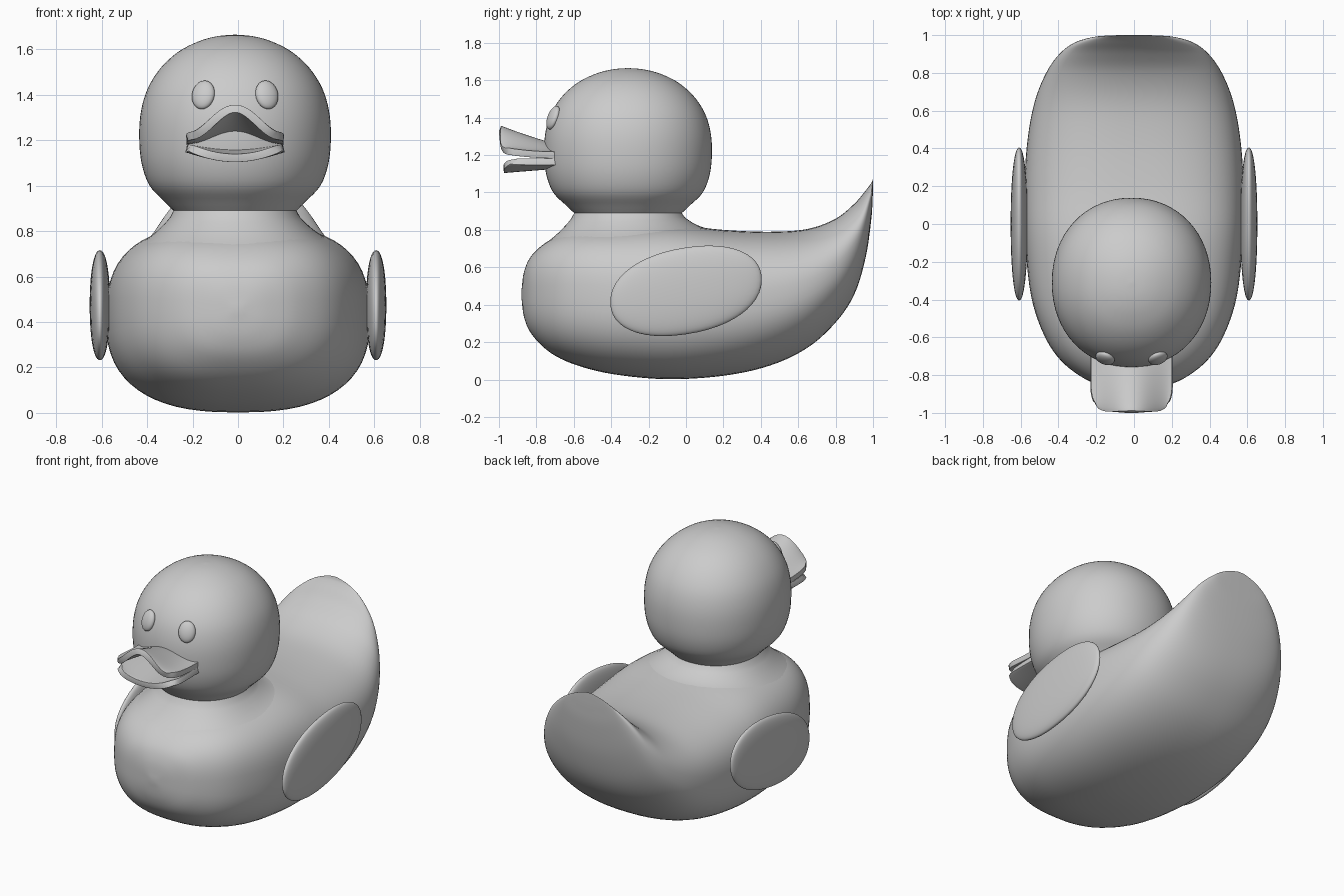
import bpy, math
from mathutils import Matrix, Vector
from mathutils.bvhtree import BVHTree

if "Cube" in bpy.data.objects:
    bpy.data.objects.remove(bpy.data.objects["Cube"])

HEAD_X = -0.013


def smooth_path(pts, steps=5):
    """Catmull-Rom interpolation through tuples of any length."""
    out = []
    for i in range(len(pts) - 1):
        a, b, c, d = (pts[max(0, min(len(pts) - 1, i + k))] for k in (-1, 0, 1, 2))
        for s in range(steps):
            t = s / steps
            out.append([0.5 * (2 * q + (r - p) * t + (2 * p - 5 * q + 4 * r - w) * t * t
                               + (3 * q - p - 3 * r + w) * t ** 3)
                        for p, q, r, w in zip(a, b, c, d)])
    out.append(list(pts[-1]))
    return out


def make(name, verts, faces, angle=60):
    mesh = bpy.data.meshes.new(name)
    mesh.from_pydata(verts, [], faces)
    mesh.validate()
    ob = bpy.data.objects.new(name, mesh)
    bpy.context.collection.objects.link(ob)
    bpy.ops.object.select_all(action='DESELECT')
    ob.select_set(True)
    bpy.context.view_layer.objects.active = ob
    bpy.ops.object.shade_smooth_by_angle(angle=math.radians(angle))
    return ob


def loft(name, rings):
    n = len(rings[0])
    verts = [v for ring in rings for v in ring]
    faces = [(i * n + j, i * n + (j + 1) % n, (i + 1) * n + (j + 1) % n, (i + 1) * n + j)
             for i in range(len(rings) - 1) for j in range(n)]
    faces.append(tuple(reversed(range(n))))
    faces.append(tuple(range(len(verts) - n, len(verts))))
    return make(name, verts, faces)


def spow(v, e):
    return math.copysign(abs(v) ** e, v)


# Body with upturned tail: y, top z, bottom z, half width
stations = [(-.88, .47, .44, .02), (-.865, .58, .33, .13), (-.82, .67, .235, .26),
            (-.72, .75, .14, .39), (-.58, .80, .075, .48), (-.38, .82, .027, .545),
            (-.1, .83, .002, .575), (.2, .80, .02, .58), (.45, .79, .075, .563),
            (.65, .805, .17, .525), (.8, .86, .305, .465), (.9, .94, .455, .395),
            (.96, 1.01, .65, .315), (.99, 1.05, .85, .215), (.998, 1.068, .97, .13),
            (1.0, 1.076, 1.045, .05)]
rings = []
for y, top, bot, w in smooth_path(stations):
    tail = max(0, y)
    ring = []
    for k in range(64):
        a = math.tau * k / 64
        e = 2 / ((2.85 - .7 * tail) if math.sin(a) < 0 else (2.55 - .4 * tail))
        ring.append((w * spow(math.cos(a), e), y,
                     (top + bot) / 2 - (top - bot) / 2 * spow(math.sin(a), e)))
    rings.append(ring)
body = loft("body", rings)
tree = BVHTree.FromPolygons([v.co for v in body.data.vertices],
                            [tuple(p.vertices) for p in body.data.polygons])


# Head and neck: z, radius
def head_point(k, r):
    c, s = math.cos(math.tau * k / 64), math.sin(math.tau * k / 64)
    return HEAD_X + .94 * r * spow(c, .95), -.31 + r * spow(s, .95)


profile = [(.89, .288), (.93, .33), (1.0, .40), (1.1, .438), (1.22, .449), (1.33, .44),
           (1.43, .408), (1.52, .347), (1.59, .265), (1.635, .172), (1.658, .085), (1.665, .003)]

# Neck skirt flares out until it meets the body tangentially
rings = []
for i in range(10, 0, -1):
    t = i / 10
    ring = []
    for k in range(64):
        x, y = head_point(k, .288 + .16 * t)
        top = tree.ray_cast(Vector((x, y, 3)), Vector((0, 0, -1)))[0].z
        ring.append((x, y, top - .003 * t ** 4 + (.88 - top) * (1 - t) ** 2.5))
    rings.append(ring)
rings += [[(*head_point(k, r), z) for k in range(64)] for z, r in smooth_path(profile, 4)]
loft("head", rings)


# Bill halves: curved sheets with rounded front corners
def bill(name, length, height):
    nu, nv = 28, 14
    verts = []
    for j in range(nv + 1):
        v = j / nv
        for i in range(nu + 1):
            u = 2 * i / nu - 1
            verts.append((HEAD_X + .214 * u * (1 - .1 * v ** 9),
                          -.69 - length * v * (1 - .15 * abs(u) ** 6), height(u, v)))
    m = nu + 1
    faces = [(j * m + i, (j + 1) * m + i, (j + 1) * m + i + 1, j * m + i + 1)
             for j in range(nv) for i in range(nu)]
    ob = make(name, verts, faces)
    solid = ob.modifiers.new("thickness", 'SOLIDIFY')
    solid.thickness = .036
    solid.offset = 0
    bevel = ob.modifiers.new("soft_edge", 'BEVEL')
    bevel.width = .012
    bevel.segments = 3


bill("upper_bill", .305, lambda u, v: 1.2 + .02 * v * v
     + (.04 + .08 * v) * max(0, .5 + .5 * math.cos(math.pi * u)) ** .9)
bill("lower_bill", .285, lambda u, v: 1.165 - (.02 + .023 * v) * (1 - u * u))


# Eyes and wings: flattened spheres, mirrored left and right
def flat_sphere(name, matrix, power=1):
    bpy.ops.mesh.primitive_uv_sphere_add(segments=48, ring_count=24)
    ob = bpy.context.object
    ob.name = name
    for v in ob.data.vertices:
        v.co = Vector([spow(c, power) for c in v.co])
    ob.data.transform(matrix)
    if matrix.determinant() < 0:
        ob.data.flip_normals()
    bpy.ops.object.shade_smooth_by_angle(angle=math.radians(60))


for side, label in ((1, "right"), (-1, "left")):
    mirror = Matrix.Diagonal((side, 1, 1, 1))
    eye = (Matrix.Translation((HEAD_X, 0, 0)) @ mirror
           @ Matrix.Translation((.14, -.71, 1.4))
           @ Matrix.Rotation(math.radians(20), 4, 'Z')
           @ Matrix.Rotation(math.radians(-20), 4, 'X')
           @ Matrix.Diagonal((.052, .027, .066, 1)))
    flat_sphere("eye_" + label, eye)
    wing = Matrix(((.045, 0, 0, .608), (0, .405, 0, 0), (0, .06, .232, .474), (0, 0, 0, 1)))
    flat_sphere("wing_" + label, mirror @ wing, .92)
